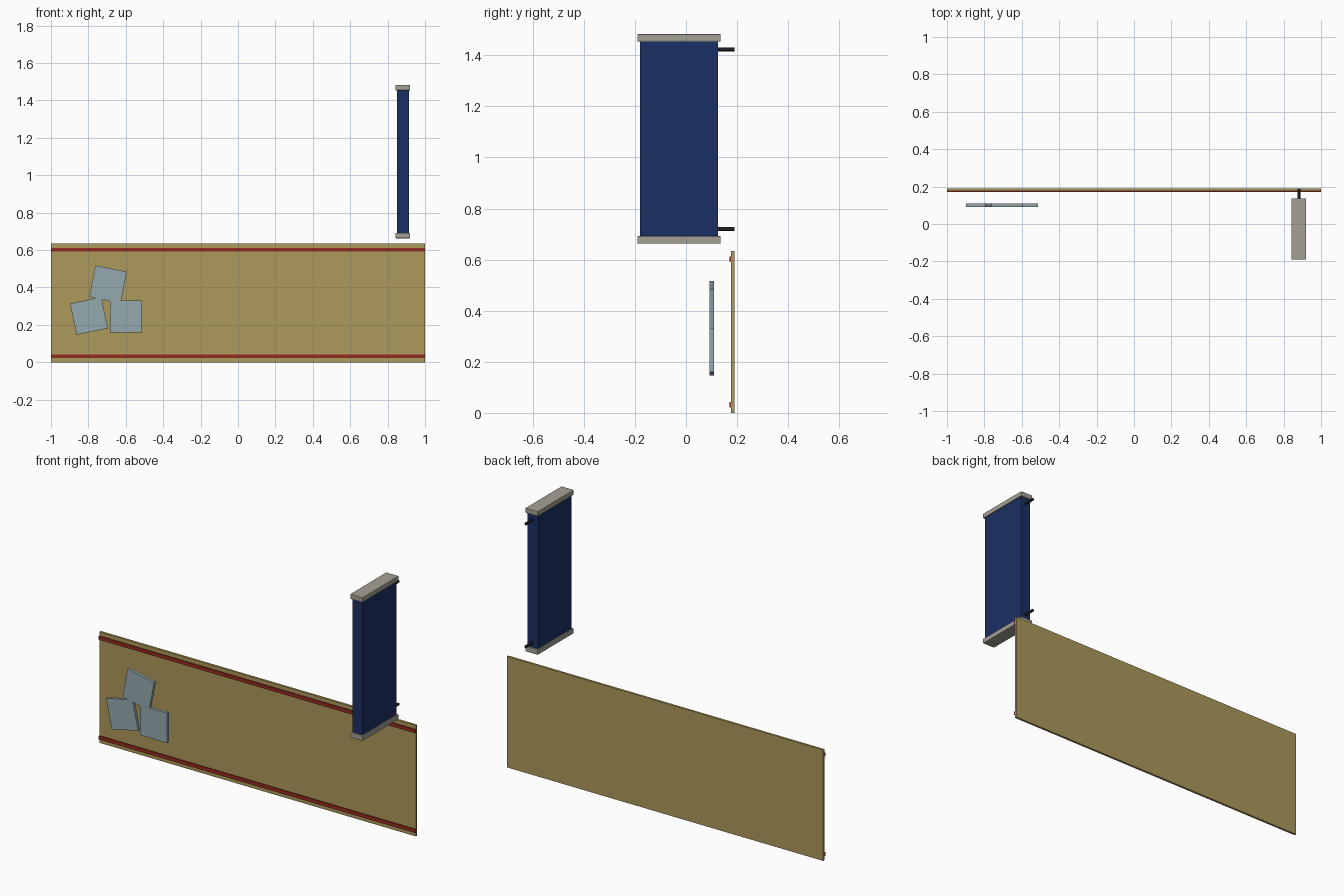
import bpy
import math

if "Cube" in bpy.data.objects:
    bpy.data.objects.remove(bpy.data.objects["Cube"])


def material(name, rgb):
    # sRGB 0-255 to linear
    m = bpy.data.materials.new(name)
    m.diffuse_color = (*[(c / 255) ** 2.2 for c in rgb], 1)
    m.use_nodes = True
    m.node_tree.nodes["Principled BSDF"].inputs["Base Color"].default_value = m.diffuse_color
    return m


wood = material("wood", (172, 152, 92))
red = material("red", (146, 48, 38))
slate = material("pale_blue", (148, 168, 174))
navy = material("navy", (32, 51, 100))
stone = material("warm_grey", (164, 159, 148))
black = material("black", (36, 40, 42))


def box(name, x, y, z, mat, turn=0, bevel=0):
    # box from (min, max) spans, turned about the front-facing axis
    spans = (x, y, z)
    bpy.ops.mesh.primitive_cube_add(size=1, location=[(a + b) / 2 for a, b in spans])
    ob = bpy.context.object
    ob.name = name
    ob.scale = [b - a for a, b in spans]
    bpy.ops.object.transform_apply(location=False, rotation=False, scale=True)
    ob.rotation_euler.y = -math.radians(turn)
    ob.data.materials.append(mat)
    if bevel:
        mod = ob.modifiers.new("edge", "BEVEL")
        mod.width = bevel
        mod.segments = 2
    return ob


# long back board with two trim strips
box("back_board", (-1, 1), (0.177, 0.19), (0, 0.634), wood)
for name, z in (("lower_strip", 0.032), ("upper_strip", 0.602)):
    box(name, (-1, 1), (0.17, 0.178), (z - 0.01, z + 0.01), red)

# three square tiles
h = 0.0855
for i, (x, z, turn) in enumerate(((-0.797, 0.248, 12), (-0.695, 0.417, -11), (-0.599, 0.246, 0))):
    box(f"tile_{i + 1}", (x - h, x + h), (0.092, 0.109), (z - h, z + h), slate, turn)

# projecting sign box with end caps
box("sign_body", (0.849, 0.913), (-0.18, 0.126), (0.68, 1.465), navy)
for name, z in (("bottom_cap", 0.663), ("top_cap", 1.454)):
    box(name, (0.842, 0.92), (-0.19, 0.136), (z, z + 0.029), stone, bevel=0.003)

# wall rods
for name, z in (("lower_rod", 0.72), ("upper_rod", 1.422)):
    bpy.ops.mesh.primitive_cylinder_add(vertices=12, radius=0.008, depth=0.07,
                                        location=(0.881, 0.155, z), rotation=(math.pi / 2, 0, 0))
    rod = bpy.context.object
    rod.name = name
    rod.data.materials.append(black)
    bpy.ops.object.shade_smooth_by_angle()
